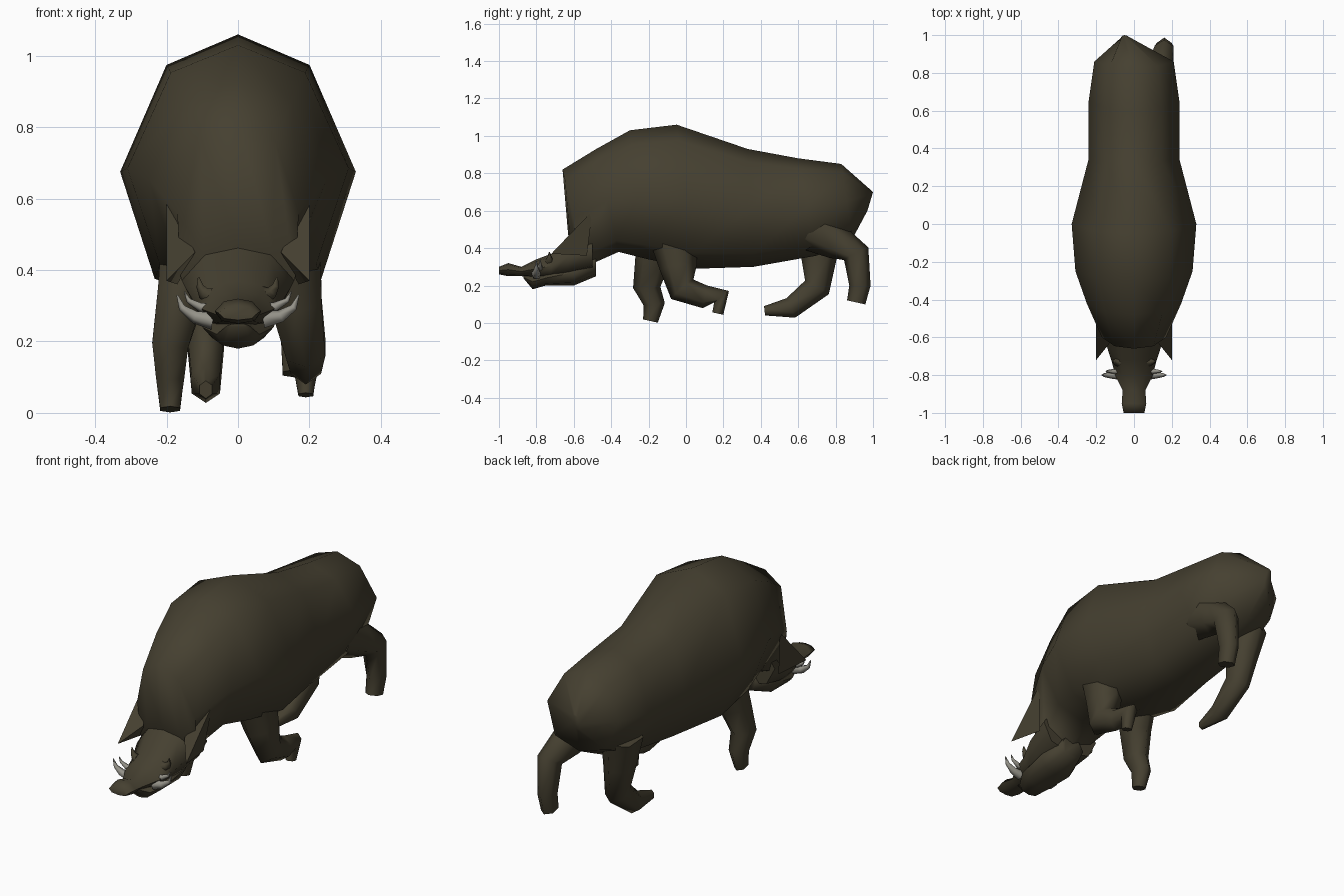
import bpy, bmesh, math
from mathutils import Vector

cube = bpy.data.objects.get("Cube")
if cube:
    bpy.data.objects.remove(cube)


def material(name, colour):
    mat = bpy.data.materials.new(name)
    mat.use_nodes = True
    mat.diffuse_color = (*colour, 1)
    shader = mat.node_tree.nodes["Principled BSDF"]
    shader.inputs["Base Color"].default_value = mat.diffuse_color
    shader.inputs["Roughness"].default_value = 0.9
    return mat


hide = material("dark brown hide", (0.06, 0.051, 0.03))
ivory = material("grey ivory", (0.3, 0.29, 0.25))


def finish(name, bm, mat):
    """Turn a bmesh into a smooth-shaded object that keeps its sharp edges."""
    bmesh.ops.recalc_face_normals(bm, faces=bm.faces)
    mesh = bpy.data.meshes.new(name)
    bm.to_mesh(mesh)
    bm.free()
    mesh.materials.append(mat)
    part = bpy.data.objects.new(name, mesh)
    bpy.context.collection.objects.link(part)
    bpy.ops.object.select_all(action="DESELECT")
    part.select_set(True)
    bpy.context.view_layer.objects.active = part
    bpy.ops.object.shade_smooth_by_angle(angle=math.radians(75))


def loft(name, rings, mat):
    """Skin equally sized rings of points and cap both ends."""
    bm = bmesh.new()
    loops = [[bm.verts.new(point) for point in ring] for ring in rings]
    for near, far in zip(loops, loops[1:]):
        for i in range(len(near)):
            bm.faces.new((near[i - 1], near[i], far[i], far[i - 1]))
    bm.faces.new(loops[0])
    bm.faces.new(loops[-1])
    finish(name, bm, mat)


def circle(sides, offset=0):
    """Pairs of sine and cosine around a regular polygon."""
    angles = [math.tau * (i + offset) / sides for i in range(sides)]
    return [(math.sin(angle), math.cos(angle)) for angle in angles]


def octagon(y, top, bottom, width, lean=0, shift=0):
    """Upright section that narrows to the top; lean moves its bottom along y."""
    crown = Vector((shift, y, top))
    belly = Vector((shift, y + lean, bottom))
    ring = []
    for across, up in circle(8):
        height = (1 + up) / 2 + 0.1 * up * (1 - up * up)
        offset = width * across * (1 - 0.2 * max(up, 0))
        ring.append(belly.lerp(crown, height) + Vector((offset, 0, 0)))
    return ring


def barrel(name, *stations):
    loft(name, [octagon(*station) for station in stations], hide)


def tube(name, points, radii, mat, sides, flatness):
    """Polygonal tube whose rings turn with the path."""
    rings = []
    last = len(points) - 1
    for i, centre in enumerate(points):
        along = (points[min(i + 1, last)] - points[max(i - 1, 0)]).normalized()
        sideways = Vector((1, 0, 0))
        sideways = (sideways - along * along.x).normalized()
        upward = along.cross(sideways)
        rings.append([
            centre + radii[i] * (sideways * c * flatness + upward * s)
            for s, c in circle(sides, 0.5)])
    loft(name, rings, mat)


def leg(name, hip_x, foot_x, thickness, toe, *joints):
    """Tapering leg through y and z joints, moving from hip_x to foot_x by the knee."""
    points = [Vector((hip_x + (foot_x - hip_x) * min(i / 2, 1), y, z))
              for i, (y, z) in enumerate(joints)]
    radii = [max(thickness * 0.78 ** i, 0.05) for i in range(len(joints))]
    radii[-1] = toe
    tube(name, points, radii, hide, 6, 0.8)


def horn(name, side, root, reach, rise, thickness, mat):
    """Pointed quarter arc sweeping outwards and then up."""
    steps = 4
    points, radii = [], []
    for i in range(steps):
        t = i / (steps - 1)
        angle = t * math.pi / 2
        offset = Vector((reach * math.sin(angle), 0, rise * (1 - math.cos(angle))))
        point = Vector(root) + offset
        point.x *= side
        points.append(point)
        radii.append(thickness * (1.1 - t))
    tube(name, points, radii, mat, 5, 1)


# Body from rump to face
barrel("body",
       (1, 0.7, 0.6, 0.02, -0.03, -0.05),
       (0.83, 0.85, 0.45, 0.21, 0.06),
       (0.6, 0.88, 0.36, 0.24, 0.1),
       (0.33, 0.93, 0.3, 0.24, 0.03),
       (-0.05, 1.06, 0.29, 0.33, 0.1),
       (-0.3, 1.03, 0.34, 0.31, 0.1),
       (-0.48, 0.93, 0.38, 0.25, 0.12),
       (-0.66, 0.82, 0.3, 0.17, 0.12),
       (-0.63, 0.47, 0.28, 0.16, 0.09))

# Head with upturned snout, and the open jaw below it
barrel("head",
       (-0.5, 0.52, 0.28, 0.17),
       (-0.63, 0.46, 0.25, 0.15),
       (-0.72, 0.37, 0.24, 0.12),
       (-0.8, 0.34, 0.24, 0.1),
       (-0.88, 0.3, 0.25, 0.06),
       (-0.95, 0.32, 0.25, 0.065),
       (-1, 0.3, 0.26, 0.055))
barrel("lower_jaw",
       (-0.48, 0.36, 0.25, 0.07),
       (-0.6, 0.34, 0.2, 0.11),
       (-0.75, 0.28, 0.2, 0.1),
       (-0.82, 0.26, 0.18, 0.06),
       (-0.87, 0.25, 0.24, 0.03))

# Legs in mid stride
leg("front_right_leg", -0.13, -0.19, 0.12, 0.04,
    (-0.13, 0.5), (-0.18, 0.33), (-0.21, 0.19), (-0.17, 0.1), (-0.19, 0.01))
leg("front_left_leg", 0.14, 0.19, 0.13, 0.03,
    (-0.08, 0.5), (-0.04, 0.3), (-0.02, 0.18), (0.1, 0.14), (0.19, 0.14), (0.17, 0.05))
leg("rear_right_leg", -0.13, -0.09, 0.12, 0.025,
    (0.72, 0.5), (0.71, 0.34), (0.7, 0.19), (0.56, 0.08), (0.42, 0.065))
leg("rear_left_leg", 0.11, 0.16, 0.12, 0.05,
    (0.68, 0.5), (0.81, 0.43), (0.91, 0.37), (0.93, 0.2), (0.91, 0.11))

for side, label in ((1, "left"), (-1, "right")):
    # Flared ear behind the cheek
    bm = bmesh.new()
    for x, y, z in ((0.12, -0.62, 0.45), (0.2, -0.5, 0.6),
                    (0.17, -0.53, 0.36), (0.2, -0.72, 0.37)):
        bm.verts.new((x * side, y, z))
    bmesh.ops.convex_hull(bm, input=bm.verts)
    finish(label + "_ear", bm, hide)

    # Brow spike and two tusks
    horn(label + "_brow", side, (0.08, -0.73, 0.33), 0.03, 0.05, 0.025, hide)
    horn(label + "_lower_tusk", side, (0.07, -0.8, 0.26), 0.1, 0.07, 0.025, ivory)
    horn(label + "_upper_tusk", side, (0.06, -0.78, 0.29), 0.09, 0.05, 0.018, ivory)

# Row of front teeth between the snout and the jaw
teeth = [Vector((x, -0.87, 0.247)) for x in (-0.045, 0, 0.045)]
tube("teeth", teeth, [0.008] * len(teeth), ivory, 4, 1)
